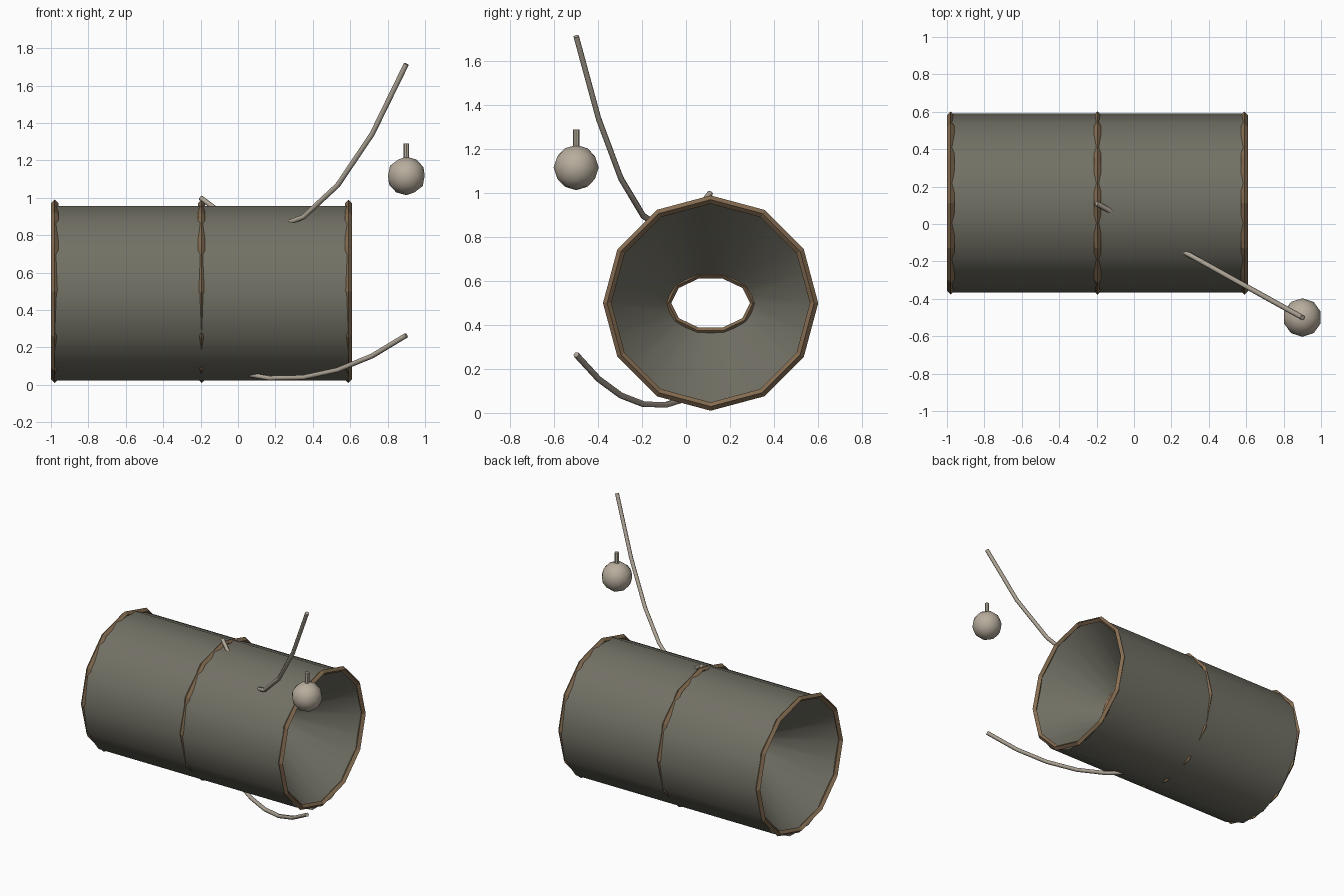
import bpy
import bmesh
from math import sin, cos, tau
from mathutils import Matrix, Vector

if "Cube" in bpy.data.objects:
    bpy.data.objects.remove(bpy.data.objects["Cube"])


def material(name, rgb):
    mat = bpy.data.materials.new(name)
    mat.use_nodes = True
    mat.diffuse_color = (*rgb, 1)
    mat.node_tree.nodes["Principled BSDF"].inputs["Base Color"].default_value = (*rgb, 1)
    return mat


NET = material("olive grey netting", (0.17, 0.165, 0.13))
WOOD = material("brown hoop", (0.24, 0.155, 0.085))
ROPE = material("pale rope", (0.42, 0.37, 0.30))
FLOAT = material("pale float", (0.48, 0.42, 0.34))


def finish(bm, name, mat, smooth):
    mesh = bpy.data.meshes.new(name)
    bm.to_mesh(mesh)
    bm.free()
    mesh.materials.append(mat)
    for poly in mesh.polygons:
        poly.use_smooth = smooth
    obj = bpy.data.objects.new(name, mesh)
    bpy.context.collection.objects.link(obj)
    return obj


def loft(name, stations, sides, cz, mat, smooth=False, closed=False):
    """Skin elliptical rings (x, half width, half height) along the x axis."""
    bm = bmesh.new()
    rings = []
    for x, ry, rz in stations:
        angles = [tau * i / sides for i in range(sides)]
        rings.append([bm.verts.new((x, CY + ry * cos(a), cz + rz * sin(a))) for a in angles])
    pairs = list(zip(rings, rings[1:]))
    if closed:
        pairs.append((rings[-1], rings[0]))
    for a, b in pairs:
        for i in range(sides):
            j = (i + 1) % sides
            bm.faces.new((a[i], a[j], b[j], b[i]))
    return finish(bm, name, mat, smooth)


def hoop(name, x, ry, rz, t, sides):
    """Hoop with a diamond cross-section."""
    section = [(x - t, ry, rz), (x, ry + t, rz + t), (x + t, ry, rz), (x, ry - t, rz - t)]
    return loft(name, section, sides, 0.5, WOOD, closed=True)


CY = 0.112
MID, HALF, DEPTH = -0.195, 0.785, 0.39
NET_R, NET_Z = 0.478, 0.489

# Net barrel with three outer hoops
loft("net_barrel", [(MID - HALF, NET_R, NET_R), (MID, NET_R, NET_R),
                    (MID + HALF, NET_R, NET_R)], 14, NET_Z, NET, smooth=True)
for name, side in (("right", -1), ("middle", 0), ("left", 1)):
    hoop(name + "_hoop", MID + side * HALF, 0.471, 0.471, 0.019, 12)

# Entry funnels narrowing to oval hoops inside each end
for name, side in (("right", -1), ("left", 1)):
    rim = (MID + side * HALF, 0.47, 0.47)
    throat = (MID + side * (HALF - DEPTH), 0.195, 0.13)
    ends = [rim, throat] if side > 0 else [throat, rim]
    loft(name + "_funnel", ends, 20, 0.495, NET, smooth=True)
    hoop(name + "_throat_hoop", throat[0], 0.193, 0.131, 0.014, 10)


# Sagging ropes
def rope(name, start, end, sag, steps=6):
    curve = bpy.data.curves.new(name, "CURVE")
    curve.dimensions = "3D"
    curve.bevel_depth = 0.014
    curve.bevel_resolution = 1
    curve.use_fill_caps = True
    spline = curve.splines.new("POLY")
    spline.points.add(steps)
    for i, point in enumerate(spline.points):
        t = i / steps
        p = Vector(start).lerp(Vector(end), t)
        p.z -= 4 * sag * t * (1 - t)
        point.co = (*p, 1)
    curve.materials.append(ROPE)
    obj = bpy.data.objects.new(name, curve)
    bpy.context.collection.objects.link(obj)


rope("upper_rope", (-0.2, 0.11, 1.0), (0.9, -0.5, 1.715), 0.46)
rope("lower_rope", (-0.2, 0.11, 0.135), (0.9, -0.5, 0.265), 0.16)

# Float ball with its stem
bm = bmesh.new()
bmesh.ops.create_icosphere(bm, subdivisions=2, radius=0.103,
                           matrix=Matrix.Translation((0.9, -0.5, 1.117)))
finish(bm, "float_ball", FLOAT, True)
bm = bmesh.new()
bmesh.ops.create_cone(bm, cap_ends=True, segments=8, radius1=0.015, radius2=0.015,
                      depth=0.1, matrix=Matrix.Translation((0.9, -0.5, 1.24)))
finish(bm, "float_stem", FLOAT, False)
